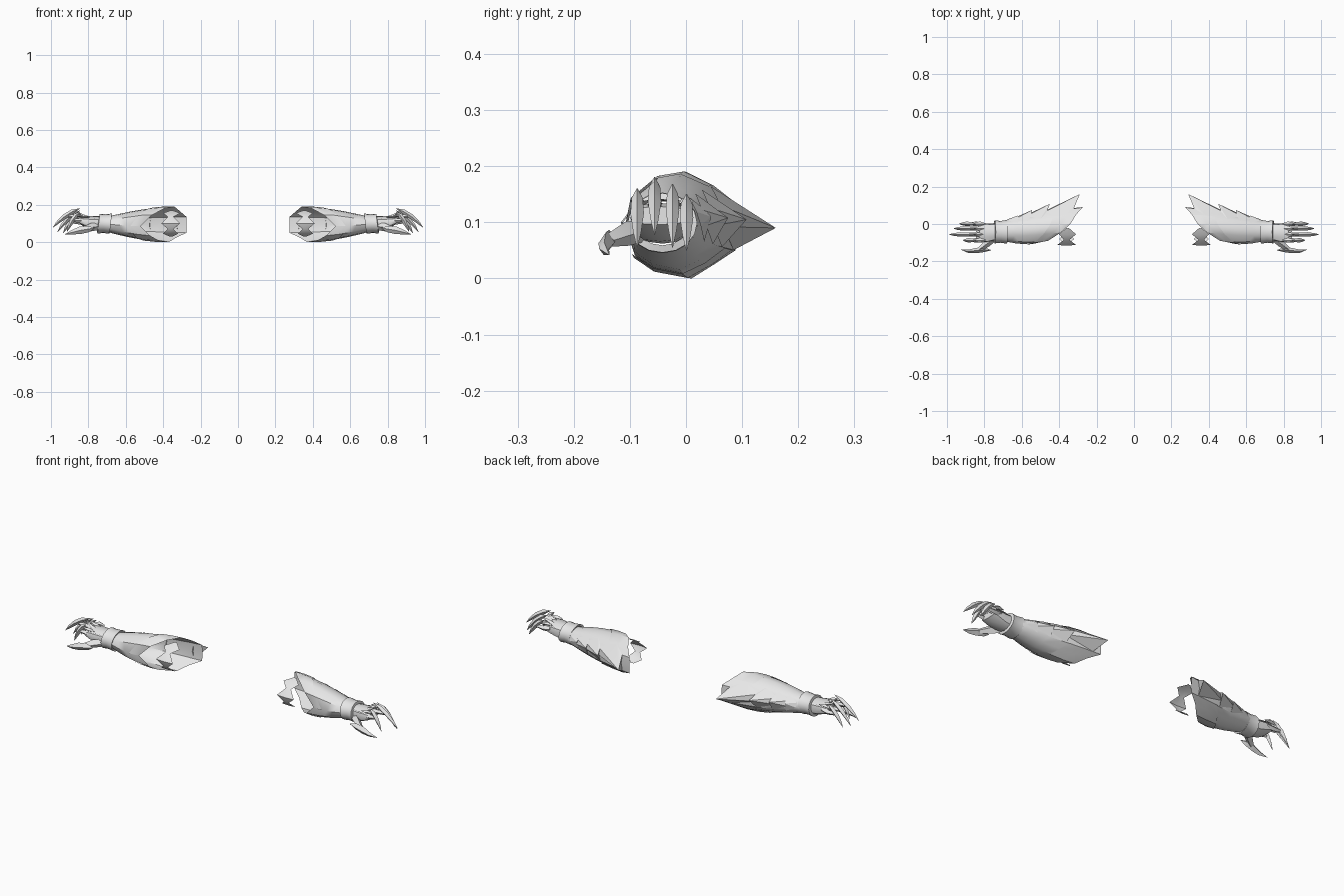
import bpy, math
from mathutils import Vector as V

if "Cube" in bpy.data.objects:
    bpy.data.objects.remove(bpy.data.objects["Cube"])

steel = bpy.data.materials.new("light_grey_steel")
steel.diffuse_color = (0.8, 0.8, 0.8, 1)
steel.use_nodes = True
steel.node_tree.nodes["Principled BSDF"].inputs["Base Color"].default_value = steel.diffuse_color


def build(name, verts, faces, angle=35):
    """One part of the right-hand glove, mirrored to make the other one."""
    me = bpy.data.meshes.new(name)
    me.from_pydata([tuple(v) for v in verts], [], faces)
    me.materials.append(steel)
    ob = bpy.data.objects.new(name, me)
    bpy.context.collection.objects.link(ob)
    bpy.ops.object.select_all(action='DESELECT')
    ob.select_set(True)
    bpy.context.view_layer.objects.active = ob
    bpy.ops.object.mode_set(mode='EDIT')
    bpy.ops.mesh.select_all(action='SELECT')
    bpy.ops.mesh.normals_make_consistent(inside=False)
    bpy.ops.object.mode_set(mode='OBJECT')
    bpy.ops.object.shade_smooth_by_angle(angle=math.radians(angle))
    ob.modifiers.new("pair", 'MIRROR').use_mirror_merge = False
    return ob


def loft(name, rings, closed=True, caps=False, angle=35):
    n = len(rings[0])
    faces = []
    for r in range(len(rings) - 1):
        for i in range(n if closed else n - 1):
            j = (i + 1) % n
            faces.append((r * n + i, r * n + j, (r + 1) * n + j, (r + 1) * n + i))
    if caps:
        faces += [tuple(range(n)), tuple(range((len(rings) - 1) * n, len(rings) * n))]
    return build(name, [p for ring in rings for p in ring], faces, angle)


def oval(x, cy, cz, ry, rz, n=12, power=1.0, lean=0.0):
    pts = []
    for i in range(n):
        a = 2 * math.pi * i / n
        s, c = math.sin(a), math.cos(a)
        s = math.copysign(abs(s) ** power, s)
        c = math.copysign(abs(c) ** power, c)
        pts.append(V((x + lean * c, cy + ry * s, cz + rz * c)))
    return pts


def blade(name, path, widths, depths, side):
    """Curved claw with a diamond section, pointed at both ends."""
    path = [V(p) for p in path]
    rings = []
    for i, p in enumerate(path):
        t = (path[min(i + 1, len(path) - 1)] - path[max(i - 1, 0)]).normalized()
        s = (V(side) - t * t.dot(V(side))).normalized()
        u = t.cross(s)
        rings.append([p + s * widths[i], p + u * depths[i],
                      p - s * widths[i], p - u * depths[i]])
    return loft(name, rings, caps=True, angle=25)


# Forearm shell: slanted open elbow rim running down to the wrist oval
rim = [V(p) for p in [
    (.34, 0, .190), (.31, .05, .165), (.275, .088, .135), (.275, .09, .09),
    (.275, .088, .05), (.33, .05, .025), (.37, .01, 0), (.43, -.05, .012),
    (.47, -.085, .035), (.52, -.10, .085), (.46, -.09, .145), (.39, -.045, .182)]]
wrist = oval(.69, -.036, .095, .056, .043)


def forearm_point(i, u, lift=0.0):
    p = rim[i % 12].lerp(wrist[i % 12], u)
    out = V((0, p.y + .02, p.z - .095)).normalized()
    return p + out * (.010 * math.sin(math.pi * u) + lift)


loft("forearm_shell", [[forearm_point(i, u / 6) for i in range(12)] for u in range(7)])

# Overlapping plates lying on the forearm
loft("upper_forearm_plate", [[forearm_point(i, u, .004 * (u > 0)) for i in range(9, 14)]
                             for u in (0, .15, .32)], closed=False)
loft("lower_forearm_plate", [[forearm_point(i, u, .004 * (u > 0)) for i in range(4, 9)]
                             for u in (0, .2, .42)], closed=False)

# Swept-back fins along the outer edge of the forearm
fins = [((.29, .16, .09), .03, .50), ((.45, .108, .105), .38, .72),
        ((.545, .075, .108), .58, .86), ((.62, .045, .11), .74, .96)]
for k, (tip, u0, u1) in enumerate(fins):
    um = u0 + (u1 - u0) * .35
    verts = [tip, forearm_point(1, um, .002), forearm_point(2, u0 + .08, .002),
             forearm_point(3, u0 + .1, -.005), forearm_point(4, u0 + .08, .002),
             forearm_point(3, u1, .002), forearm_point(2, u1, .002)]
    build("forearm_fin_%d" % (k + 1), verts,
          [(0, 2, 1), (0, 1, 6), (0, 6, 5), (0, 5, 4), (0, 4, 3), (0, 3, 2)], 20)

# Zigzag elbow guard: a bent strip with alternating wide and narrow rows
rows = [(-.02, .17, .35, .36), (-.055, .155, .31, .40), (-.085, .135, .345, .375),
        (-.112, .10, .31, .41), (-.103, .07, .345, .375), (-.08, .045, .32, .40),
        (-.05, .03, .35, .365)]
loft("elbow_guard", [[V((a, y, z)), V(((a + b) / 2, y - .004, z)), V((b, y, z))]
                     for y, z, a, b in rows], closed=False)

# Flared wrist cuff
loft("wrist_cuff", [oval(x, -.042, .099, ry, rz, 16, lean=-.006) for x, ry, rz in
                    [(.685, .052, .043), (.680, .063, .054), (.715, .058, .050),
                     (.745, .062, .053), (.748, .048, .040)]])

# Hand, flattened towards the knuckles
loft("hand", [oval(x, cy, cz, ry, rz, 12, .7) for x, cy, cz, ry, rz in
              [(.735, -.042, .098, .045, .036), (.775, -.046, .100, .048, .034),
               (.82, -.047, .108, .052, .026), (.845, -.047, .112, .050, .016)]],
     caps=True)

# Raised plate on the back of the hand
loft("back_of_hand_plate", [[V((x, -.047 + s * w, z - .012 * s * s)) for s in (-1, -.5, 0, .5, 1)]
                            for x, w, z in [(.74, .036, .139), (.78, .046, .140), (.825, .050, .142)]],
     closed=False)

# Fingers: knuckle guard, finger joint and long curved claw each
fingers = [(-.087, .160, .915, .055), (-.056, .180, .990, .078),
           (-.024, .168, .965, .055), (.001, .150, .935, .050)]
for k, (y, top, tip_x, tip_z) in enumerate(fingers):
    n = k + 1
    reach = tip_x - .85
    drop = top - tip_z
    blade("claw_%d" % n,
          [(.845, y, top), (.85 + reach * .25, y, top - drop * .16),
           (.85 + reach * .55, y, top - drop * .42),
           (.85 + reach * .82, y, top - drop * .74), (tip_x, y, tip_z)],
          [.001, .010, .012, .007, .0006], [.001, .012, .013, .008, .0006], (0, 1, 0))
    mid_z = top - drop * .35
    blade("finger_%d" % n,
          [(.81, y * .9 - .004, .112), (.845, y, mid_z - .008), (.85 + reach * .4, y, mid_z - .006)],
          [.011, .012, .008], [.013, .013, .009], (0, 1, 0))
    blade("knuckle_guard_%d" % n,
          [(.795, y, .135), (.825, y, .138), (.86, y, top - .02)],
          [.003, .013, .003], [.002, .009, .003], (0, 1, 0))

# Thumb joint and its broad curved claw
blade("thumb_joint", [(.745, -.075, .085), (.785, -.105, .08), (.83, -.138, .068)],
      [.020, .022, .012], [.016, .018, .012], (0, 0, 1))
blade("thumb_claw",
      [(.765, -.140, .076), (.80, -.137, .070), (.845, -.142, .063),
       (.885, -.146, .053), (.925, -.137, .042)],
      [.001, .017, .020, .012, .0006], [.001, .013, .014, .009, .0006], (0, 0, 1))
